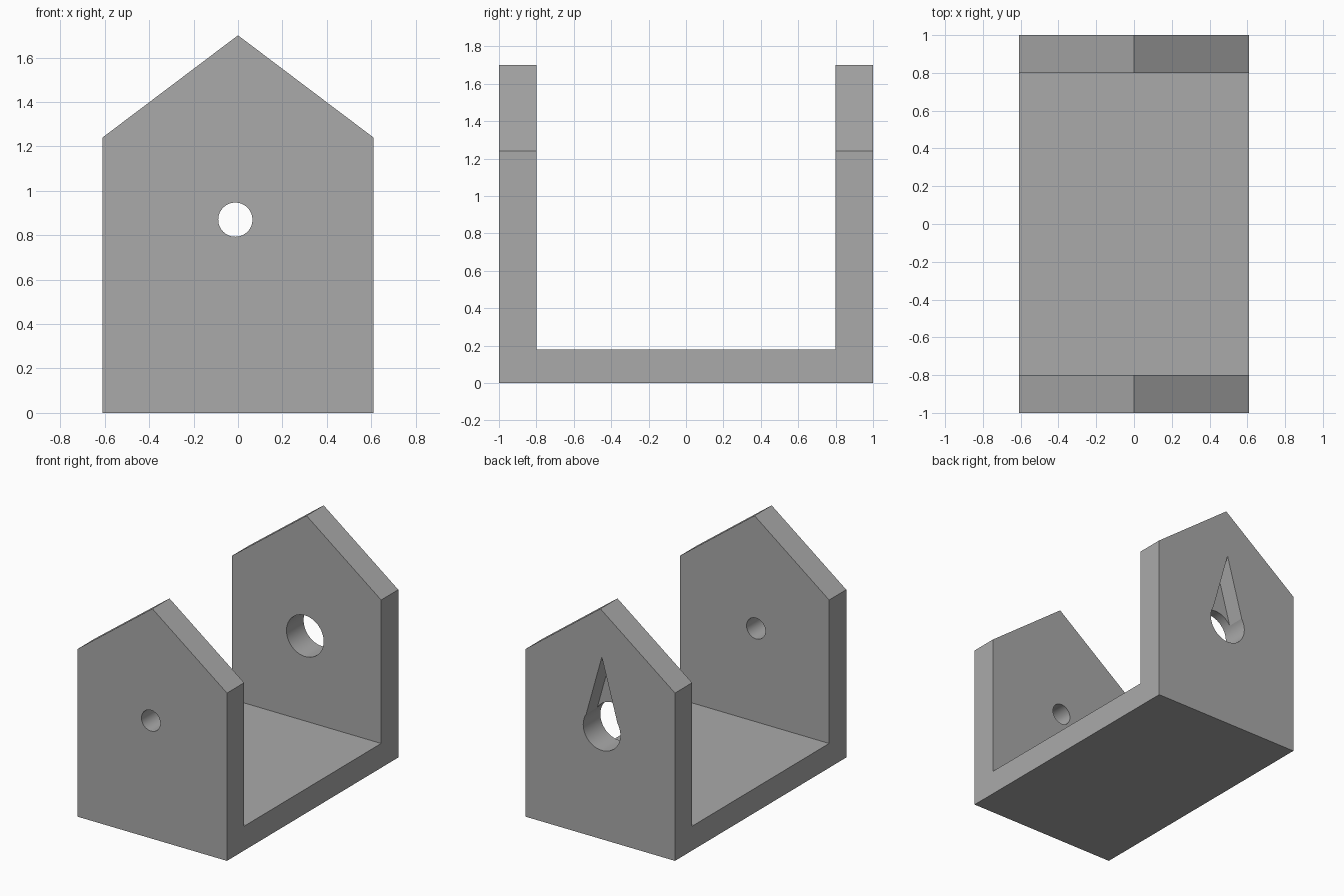
import bpy
import bmesh
from math import cos, sin, pi, radians

cube = bpy.data.objects.get("Cube")
if cube:
    bpy.data.objects.remove(cube, do_unlink=True)

HALF_W, EAVE, PEAK = 0.61, 1.24, 1.70
WALL, FLOOR = 0.20, 0.18
HOLE_X = -0.012

grey = bpy.data.materials.new("plain grey")
grey.use_nodes = True
colour = (0.4, 0.4, 0.4, 1)
grey.diffuse_color = colour
grey.node_tree.nodes["Principled BSDF"].inputs["Base Color"].default_value = colour


def prism(name, outline, y0, y1):
    """Extrude an (x, z) outline from y0 to y1."""
    bm = bmesh.new()
    face = bm.faces.new([bm.verts.new((x, y0, z)) for x, z in outline])
    grown = bmesh.ops.extrude_face_region(bm, geom=[face])["geom"]
    verts = [v for v in grown if isinstance(v, bmesh.types.BMVert)]
    bmesh.ops.translate(bm, verts=verts, vec=(0, y1 - y0, 0))
    bmesh.ops.recalc_face_normals(bm, faces=bm.faces)
    mesh = bpy.data.meshes.new(name)
    bm.to_mesh(mesh)
    bm.free()
    mesh.materials.append(grey)
    obj = bpy.data.objects.new(name, mesh)
    bpy.context.collection.objects.link(obj)
    return obj


def circle(x, z, r, n=64):
    return [(x + r * cos(2 * pi * i / n), z + r * sin(2 * pi * i / n)) for i in range(n)]


def cut(target, cutter):
    """Subtract the cutter for good, then drop it."""
    cutter.hide_render = True
    mod = target.modifiers.new("cut", "BOOLEAN")
    mod.operation, mod.solver, mod.object = "DIFFERENCE", "EXACT", cutter
    bpy.context.view_layer.objects.active = target
    bpy.ops.object.modifier_apply(modifier=mod.name)
    bpy.data.objects.remove(cutter, do_unlink=True)


# Gabled block that becomes the floor and two end walls
body = prism("gabled_bracket", [(-HALF_W, 0), (HALF_W, 0), (HALF_W, EAVE),
                                (0, PEAK), (-HALF_W, EAVE)], -1, 1)

# Open channel between the end walls
cut(body, prism("channel_cutter", [(-1, FLOOR), (1, FLOOR), (1, 2), (-1, 2)],
                WALL - 1, 1 - WALL))

# Small round hole in the front wall
cut(body, prism("front_hole_cutter", circle(HOLE_X, 0.87, 0.077), -1.1, -0.7))

# Large round hole in the back wall
cut(body, prism("back_hole_cutter", circle(HOLE_X, 0.808, 0.152), 0.7, 1.1))

# Pointed keyhole recess above it, cut part way in from the outside
cut(body, prism("keyhole_recess_cutter",
                [(HOLE_X - 0.128, 0.89), (HOLE_X + 0.128, 0.89), (HOLE_X, 1.346)],
                0.87, 1.1))

# Smooth hole walls, crisp edges elsewhere
bpy.ops.object.select_all(action="DESELECT")
body.select_set(True)
bpy.context.view_layer.objects.active = body
bpy.ops.object.shade_smooth_by_angle(angle=radians(30))
